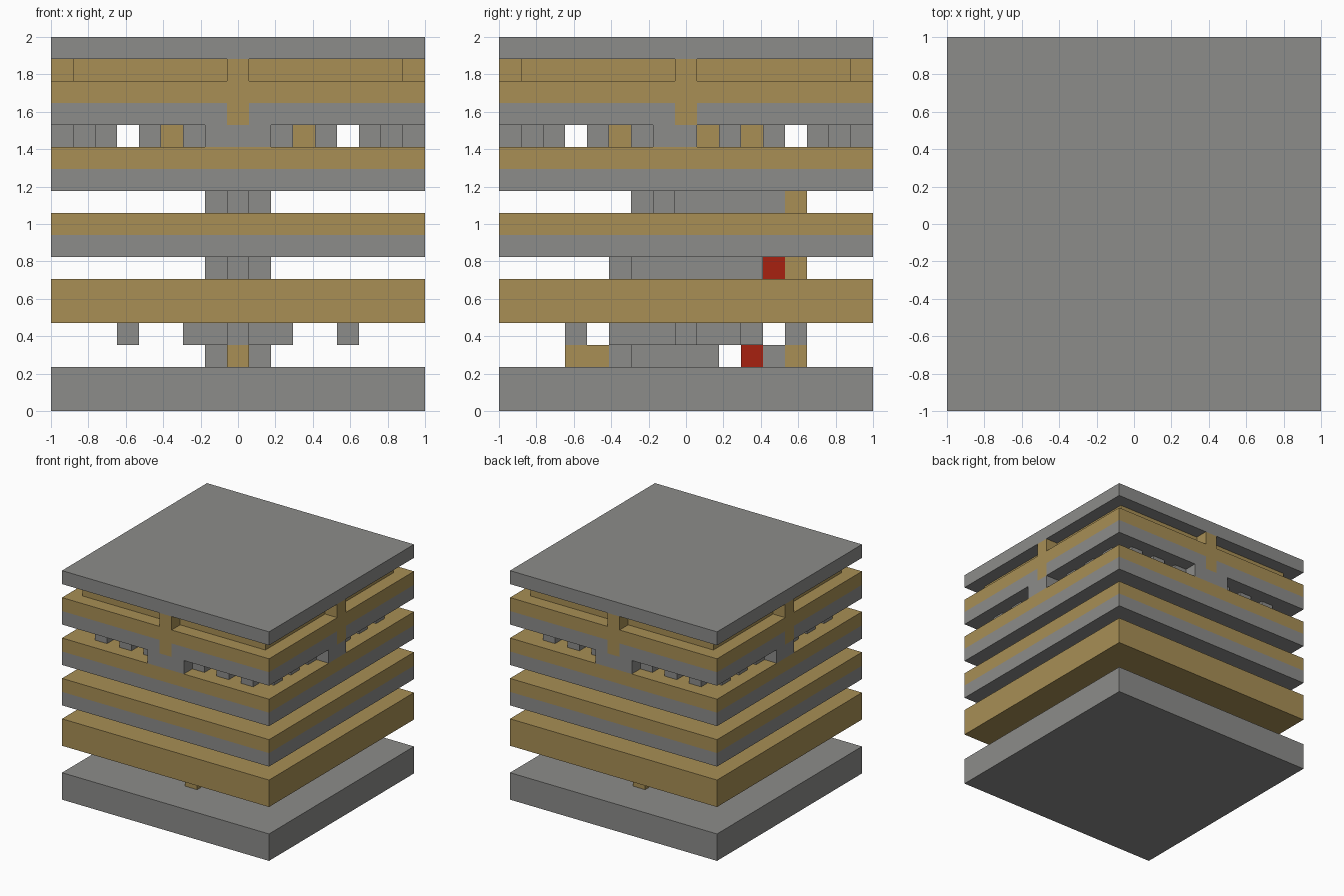
import bpy
import bmesh
from mathutils import Vector

N = 17            # cells along each side
U = 2 / N         # cell size

if "Cube" in bpy.data.objects:
    bpy.data.objects.remove(bpy.data.objects["Cube"], do_unlink=True)


def material(name, rgb):
    mat = bpy.data.materials.new(name)
    mat.use_nodes = True
    color = (*rgb, 1)
    mat.diffuse_color = color
    mat.node_tree.nodes["Principled BSDF"].inputs["Base Color"].default_value = color
    return mat


GREY = material("stone_grey", (0.262, 0.262, 0.254))
TAN = material("timber_tan", (0.392, 0.275, 0.091))
RED = material("signal_red", (0.39, 0.015, 0.005))


def block(name, xs, ys, zs, mat):
    """Box filling the inclusive cell ranges xs, ys, zs."""
    lo = Vector((xs[0], ys[0], zs[0])) * U - Vector((1, 1, 0))
    hi = Vector((xs[1] + 1, ys[1] + 1, zs[1] + 1)) * U - Vector((1, 1, 0))
    bm = bmesh.new()
    bmesh.ops.create_cube(bm, size=1)
    bmesh.ops.scale(bm, vec=hi - lo, verts=bm.verts)
    bmesh.ops.translate(bm, vec=(lo + hi) / 2, verts=bm.verts)
    mesh = bpy.data.meshes.new(name)
    bm.to_mesh(mesh)
    bm.free()
    mesh.materials.append(mat)
    obj = bpy.data.objects.new(name, mesh)
    bpy.context.collection.objects.link(obj)


def around(name, xs, ys, zs, mat, turns=(0, 1, 2, 3)):
    """Repeat a block of the front side by quarter turns."""
    for t in range(4):
        if t in turns:
            block(f"{name}_{t + 1}", xs, ys, zs, mat)
        xs, ys = (N - 1 - ys[1], N - 1 - ys[0]), xs


FULL = (0, N - 1)
MID = (8, 8)
WIDE = (7, 9)

# Full-width slabs
for name, zs, mat in (
    ("base_slab", (0, 1), GREY),
    ("first_floor", (4, 5), TAN),
    ("second_floor_lower", (7, 7), GREY),
    ("second_floor_upper", (8, 8), TAN),
    ("third_floor_lower", (10, 10), GREY),
    ("third_floor_upper", (11, 11), TAN),
    ("fourth_floor_upper", (14, 14), TAN),
    ("roof_slab", (16, 16), GREY),
):
    block(name, FULL, FULL, zs, mat)

# Grey lower layer of the fourth floor, slotted for the tan brackets
for i, xs in enumerate(((0, 7), (9, 16))):
    for j, ys in enumerate(((0, 7), (9, 16))):
        block(f"fourth_floor_panel_{i}{j}", xs, ys, (13, 13), GREY)
block("fourth_floor_beam", MID, (1, 15), (13, 13), GREY)
block("fourth_floor_rib_right", (1, 7), MID, (13, 13), GREY)
block("fourth_floor_rib_left", (9, 15), MID, (13, 13), GREY)
around("bracket", MID, (0, 0), (13, 13), TAN)

# Recessed wall and middle posts below the roof
block("upper_wall", (1, 15), (1, 15), (15, 15), TAN)
around("roof_post", MID, (0, 0), (15, 15), TAN)

# Colonnade storey: piers, posts one cell back, and the core
around("wide_pier", WIDE, (0, 1), (12, 12), GREY, turns=(0, 2))
around("side_pier", (7, 8), (0, 1), (12, 12), GREY, turns=(1, 3))
for x in (2, 4, 6, 10, 12, 14):
    around(f"colonnade_post_{x}", (x, x), (1, 1), (12, 12), GREY)
block("colonnade_core", (5, 11), (5, 11), (12, 12), TAN)

# Mechanism in the lowest gap
block("low_front_bar", MID, (3, 4), (2, 2), TAN)
block("low_tip", MID, (5, 5), (2, 2), GREY)
block("low_body", WIDE, (6, 9), (2, 2), GREY)
block("low_signal", MID, (11, 11), (2, 2), RED)
block("low_link", MID, (12, 12), (2, 2), GREY)
block("low_back_bar", MID, (13, 13), (2, 2), TAN)

# Hanging studs and hub under the first floor
around("hanging_stud", MID, (3, 3), (3, 3), GREY)
block("hub", (6, 10), (5, 10), (3, 3), GREY)
block("hub_back", WIDE, (11, 11), (3, 3), GREY)

# Mechanism in the second gap
block("middle_tip", MID, (5, 5), (6, 6), GREY)
block("middle_body", WIDE, (6, 11), (6, 6), GREY)
block("middle_signal", MID, (12, 12), (6, 6), RED)
block("middle_back_bar", MID, (13, 13), (6, 6), TAN)

# Mechanism in the third gap
block("high_tip", MID, (6, 6), (9, 9), GREY)
block("high_crossbar", WIDE, (7, 7), (9, 9), GREY)
block("high_shaft", MID, (8, 12), (9, 9), GREY)
block("high_back_bar", MID, (13, 13), (9, 9), TAN)
